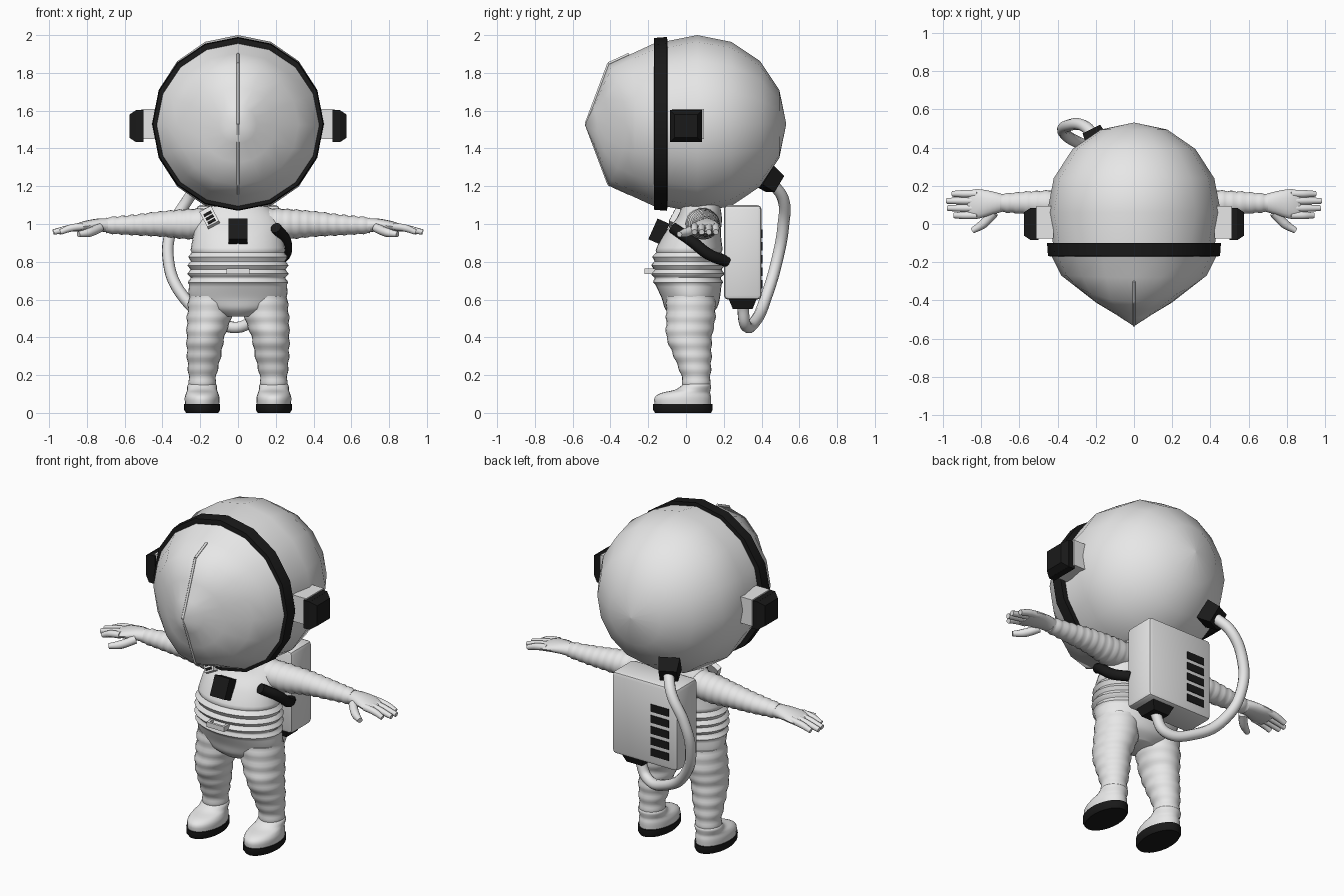
import bpy, bmesh
from math import sin, cos, pi, radians
from mathutils import Vector, Matrix

if "Cube" in bpy.data.objects:
    bpy.data.objects.remove(bpy.data.objects["Cube"])


def material(name, value):
    m = bpy.data.materials.new(name)
    m.use_nodes = True
    m.diffuse_color = (value, value, value, 1)
    m.node_tree.nodes["Principled BSDF"].inputs["Base Color"].default_value = m.diffuse_color
    return m


WHITE = material("suit_white", 0.8)
BLACK = material("rubber_black", 0.01)


def finish(obj, mat, mirror=False, angle=45):
    obj.data.materials.clear()
    obj.data.materials.append(mat)
    bpy.ops.object.select_all(action='DESELECT')
    obj.select_set(True)
    bpy.context.view_layer.objects.active = obj
    bpy.ops.object.shade_smooth_by_angle(angle=radians(angle))
    if mirror:
        obj.modifiers.new("mirror", 'MIRROR')
    return obj


def from_bmesh(name, bm, mat, mirror=False, angle=45):
    bmesh.ops.recalc_face_normals(bm, faces=bm.faces)
    me = bpy.data.meshes.new(name)
    bm.to_mesh(me)
    bm.free()
    obj = bpy.data.objects.new(name, me)
    bpy.context.collection.objects.link(obj)
    return finish(obj, mat, mirror, angle)


def skin(bm, loops):
    n = len(loops[0])
    for a, b in zip(loops, loops[1:]):
        for i in range(n):
            j = (i + 1) % n
            bm.faces.new((a[i], a[j], b[j], b[i]))


def loft(name, keys, mat, axis='Z', sides=24, sub=1, ripple=None, mirror=False, angle=45):
    """Skin ellipses (t, centre 1, centre 2, radius 1, radius 2) along an axis."""
    rings = []
    for i in range(len(keys) - 1):
        p = [Vector(keys[max(0, min(len(keys) - 1, i + k))]) for k in (-1, 0, 1, 2)]
        for s in range(sub):
            u = s / sub
            ring = p[1] + (p[2] - p[0]) * u / 2 \
                + (p[0] * 2 - p[1] * 5 + p[2] * 4 - p[3]) * u * u / 2 \
                + (p[1] * 3 - p[0] - p[2] * 3 + p[3]) * u ** 3 / 2
            rings.append(ring)
    rings.append(Vector(keys[-1]))
    bm = bmesh.new()
    loops = []
    for t, c1, c2, r1, r2 in rings:
        k = ripple(t) if ripple else 0
        loop = []
        for i in range(sides):
            a = 2 * pi * i / sides
            u, v = c1 + (r1 + k) * cos(a), c2 + (r2 + k) * sin(a)
            loop.append(bm.verts.new({'X': (t, u, v), 'Y': (u, t, v), 'Z': (u, v, t)}[axis]))
        loops.append(loop)
    skin(bm, loops)
    bm.faces.new(loops[0])
    bm.faces.new(loops[-1])
    return from_bmesh(name, bm, mat, mirror, angle)


def box(name, centre, size, mat, rot=None, taper=1, bevel=0.0, mirror=False):
    """Box whose local +z face is scaled by taper."""
    bm = bmesh.new()
    bmesh.ops.create_cube(bm, size=1)
    for v in bm.verts:
        k = taper if v.co.z > 0 else 1
        v.co = Vector((v.co.x * size[0] * k, v.co.y * size[1] * k, v.co.z * size[2]))
    if bevel:
        bmesh.ops.bevel(bm, geom=bm.edges[:], offset=bevel, segments=2, affect='EDGES', profile=0.5)
    bm.transform(Matrix.Translation(centre) @ (rot or Matrix()))
    return from_bmesh(name, bm, mat, mirror, 35)


def tube(name, points, radius, mat, mirror=False, tip=1.0):
    cu = bpy.data.curves.new(name, 'CURVE')
    cu.dimensions = '3D'
    cu.bevel_depth, cu.bevel_resolution, cu.resolution_u = radius, 3, 8
    cu.use_fill_caps = True
    sp = cu.splines.new('BEZIER')
    sp.bezier_points.add(len(points) - 1)
    for bp, p in zip(sp.bezier_points, points):
        bp.co = p
        bp.handle_left_type = bp.handle_right_type = 'AUTO'
    sp.bezier_points[-1].radius = tip
    obj = bpy.data.objects.new(name, cu)
    bpy.context.collection.objects.link(obj)
    bpy.ops.object.select_all(action='DESELECT')
    obj.select_set(True)
    bpy.context.view_layer.objects.active = obj
    bpy.ops.object.convert(target='MESH')
    return finish(bpy.context.view_layer.objects.active, mat, mirror)


def lookup(table, r):
    for (r0, d0), (r1, d1) in zip(table, table[1:]):
        if r <= r1 + 1e-6:
            return d0 + (d1 - d0) * (r - r0) / (r1 - r0)
    return table[-1][1]


# Helmet shell: a sphere of flat steps with its axis front to back
CZ, R = 1.53, 0.47
shell = []
for i in range(3, 9):
    a = pi * i / 8
    r = max(R * sin(a), 0.004)
    shell.append((0.06 - R * cos(a), 0, CZ, r * 0.967, r))
shell.insert(0, (-0.15, 0, CZ, 0.425, 0.435))
loft("helmet_shell", shell, WHITE, 'Y', 16, angle=60)

# Black band around the helmet opening
loft("helmet_band", [(-0.17, 0, CZ, 0.43, 0.435), (-0.168, 0, CZ, 0.45, 0.455),
                     (-0.10, 0, CZ, 0.455, 0.46), (-0.098, 0, CZ, 0.42, 0.43)],
     BLACK, 'Y', 16, angle=30)

# Visor: a faceted bulge that comes to a point in front
side_depth = [(0, 0.53), (0.2, 0.41), (0.38, 0.27), (0.435, 0.16)]
rise_depth = [(0, 0.53), (0.32, 0.41), (0.435, 0.16)]
bm = bmesh.new()
loops = []
for r in (0.435, 0.38, 0.32, 0.2, 0.1):
    loop = []
    for i in range(16):
        a = 2 * pi * i / 16
        d = lookup(side_depth, r) * cos(a) ** 2 + lookup(rise_depth, r) * sin(a) ** 2
        loop.append(bm.verts.new((r * cos(a), -d, CZ - 0.005 + r * sin(a))))
    loops.append(loop)
skin(bm, loops)
tip = bm.verts.new((0, -0.535, CZ - 0.005))
for i in range(16):
    bm.faces.new((loops[-1][i], loops[-1][(i + 1) % 16], tip))
from_bmesh("visor", bm, WHITE, angle=60)

# Thin raised seam down the visor
for s in (-1, 1):
    for lo, hi in ((0.0, 0.32), (0.32, 0.37)):
        d = [lookup(rise_depth, lo), lookup(rise_depth, hi)]
        tube("visor_seam", [(0, -d[0], CZ + s * lo), (0, -d[1], CZ + s * hi)], 0.007, WHITE)

# Ear pieces
to_x = Matrix.Rotation(pi / 2, 4, 'Y')
box("ear_base", (0.465, 0.01, 1.53), (0.16, 0.17, 0.09), WHITE, to_x, mirror=True)
box("ear_pad_rim", (0.52, 0, 1.518), (0.17, 0.17, 0.04), BLACK, to_x, mirror=True)
box("ear_pad", (0.557, 0, 1.518), (0.17, 0.17, 0.036), BLACK, to_x, 0.72, mirror=True)

# Torso with waist folds
def folds(z):
    return 0.008 * sin((z - 0.68) * 2 * pi / 0.045) if 0.68 < z < 0.86 else 0

loft("torso", [(0.51, 0, 0.02, 0.1, 0.09), (0.55, 0, 0.025, 0.2, 0.135), (0.61, 0, 0.025, 0.257, 0.155),
               (0.7, 0, 0.01, 0.258, 0.18), (0.76, 0, 0.01, 0.26, 0.187), (0.85, 0, 0.015, 0.253, 0.18),
               (0.95, 0, 0.035, 0.235, 0.15), (1.03, 0, 0.07, 0.22, 0.12), (1.1, 0, 0.08, 0.15, 0.1)],
     WHITE, sides=32, sub=8, ripple=folds)

# Legs, boots and soles
loft("leg", [(0.62, 0.14, 0.025, 0.12, 0.13), (0.5, 0.153, 0.025, 0.117, 0.13),
             (0.4, 0.172, 0.017, 0.1, 0.12), (0.3, 0.18, 0.035, 0.09, 0.1),
             (0.2, 0.188, 0.052, 0.074, 0.078), (0.12, 0.19, 0.055, 0.068, 0.07)],
     WHITE, sub=8, ripple=lambda z: 0.003 * sin(z * 2 * pi / 0.07), mirror=True)
loft("boot", [(0.04, 0.19, -0.017, 0.09, 0.148), (0.08, 0.19, -0.017, 0.092, 0.15),
              (0.105, 0.19, -0.002, 0.085, 0.13), (0.122, 0.19, 0.035, 0.079, 0.095),
              (0.145, 0.19, 0.055, 0.078, 0.078), (0.16, 0.19, 0.055, 0.066, 0.066)],
     WHITE, sub=3, mirror=True)
loft("sole", [(0, 0.19, -0.015, 0.085, 0.148), (0.015, 0.19, -0.017, 0.095, 0.157),
              (0.046, 0.19, -0.017, 0.096, 0.158)], BLACK, mirror=True)

# Arms held straight out, with hands
loft("arm", [(0.1, 0.08, 1.01, 0.09, 0.075), (0.25, 0.09, 1.0, 0.086, 0.08),
             (0.4, 0.105, 1.0, 0.072, 0.067), (0.55, 0.11, 0.995, 0.06, 0.054),
             (0.7, 0.11, 0.992, 0.047, 0.042)],
     WHITE, 'X', sub=10, ripple=lambda x: 0.003 * sin(x * 2 * pi / 0.05), mirror=True)
loft("palm", [(0.68, 0.11, 0.992, 0.044, 0.038), (0.74, 0.11, 0.995, 0.06, 0.034),
              (0.82, 0.105, 0.987, 0.078, 0.027), (0.87, 0.102, 0.977, 0.07, 0.018)],
     WHITE, 'X', sides=16, sub=3, mirror=True)
for y, length in ((0.045, 0.94), (0.083, 0.975), (0.121, 0.98), (0.158, 0.95)):
    tube("finger", [(0.82, y, 0.988), (0.89, y, 0.977), (length, y, 0.957)], 0.02, WHITE, True, 0.75)
tube("thumb", [(0.73, 0.06, 0.98), (0.79, 0.0, 0.955), (0.845, -0.035, 0.945)], 0.024, WHITE, True, 0.65)

# Chest box, belt handle and side strap
box("chest_box", (0, -0.143, 0.96), (0.1, 0.07, 0.12), BLACK, Matrix.Rotation(radians(-24), 4, 'X'))
box("belt_handle_bar", (0, -0.212, 0.75), (0.12, 0.014, 0.03), WHITE)
box("belt_handle_post", (0.053, -0.19, 0.75), (0.014, 0.05, 0.03), WHITE, mirror=True)
tube("side_strap", [(0.2, -0.07, 0.98), (0.252, 0.03, 0.91), (0.25, 0.12, 0.84), (0.2, 0.22, 0.8)],
     0.03, BLACK)

# Shoulder tag with three dark marks
tilt = Matrix.Rotation(radians(-28), 4, 'Y') @ Matrix.Rotation(radians(-25), 4, 'X')
tag = Vector((-0.15, -0.055, 1.035))
box("shoulder_tag", tag, (0.07, 0.03, 0.1), WHITE, tilt)
for k in (-1, 0, 1):
    box("tag_mark", tag + tilt @ Vector((0, -0.016, k * 0.025 - 0.008)), (0.045, 0.006, 0.015), BLACK, tilt)

# Backpack with five dark vents
box("backpack", (0, 0.3, 0.85), (0.44, 0.2, 0.5), WHITE, bevel=0.022)
for k in range(5):
    box("backpack_vent", (-0.105, 0.4, 0.68 + k * 0.067), (0.12, 0.008, 0.045), BLACK)

# Air hose from the pack underside to the back of the helmet
box("pack_socket", (0.1, 0.3, 0.578), (0.15, 0.15, 0.055), BLACK, Matrix.Rotation(pi, 4, 'X'), 0.7)
out = Vector((-0.2, 0.4, -0.3))
box("helmet_socket", (-0.195, 0.44, 1.235), (0.12, 0.12, 0.085), BLACK,
    out.to_track_quat('Z', 'Y').to_matrix().to_4x4(), 0.85)
tube("air_hose", [(-0.2, 0.455, 1.22), (-0.265, 0.515, 1.13), (-0.345, 0.515, 0.99), (-0.37, 0.485, 0.82),
                  (-0.3, 0.43, 0.63), (-0.13, 0.37, 0.49), (0.04, 0.315, 0.465), (0.1, 0.3, 0.57)],
     0.031, WHITE)
